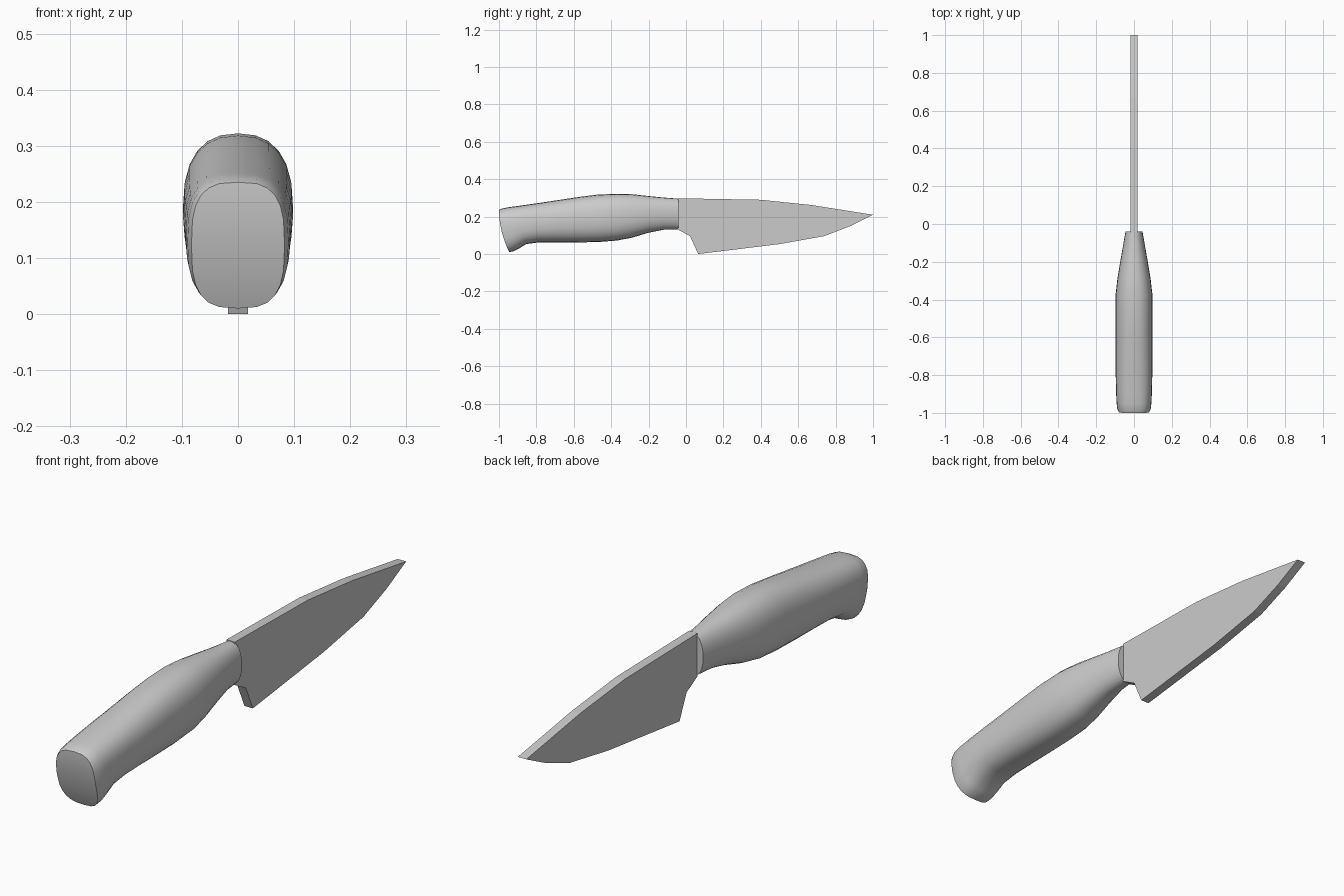
import bpy
import bmesh
from math import cos, sin, pi, copysign, radians

default = bpy.data.objects.get("Cube")
if default:
    bpy.data.objects.remove(default, do_unlink=True)

steel_grey = bpy.data.materials.new("neutral_grey")
steel_grey.use_nodes = True
GREY = (0.6, 0.6, 0.6, 1)
steel_grey.diffuse_color = GREY
steel_grey.node_tree.nodes["Principled BSDF"].inputs["Base Color"].default_value = GREY


def finish(name, bm):
    bmesh.ops.recalc_face_normals(bm, faces=bm.faces)
    mesh = bpy.data.meshes.new(name)
    bm.to_mesh(mesh)
    bm.free()
    mesh.materials.append(steel_grey)
    obj = bpy.data.objects.new(name, mesh)
    bpy.context.collection.objects.link(obj)
    return obj


# Handle: rounded sections lofted along y
# (top y, top z, bottom y, bottom z, half width, squareness)
STATIONS = [
    (-1.0, .235, -.945, .01, .083, 3.0),
    (-.985, .243, -.925, .014, .09, 2.8),
    (-.95, .25, -.895, .028, .093, 2.7),
    (-.89, .258, -.855, .053, .095, 2.6),
    (-.8, .271, -.79, .062, .097, 2.5),
    (-.7, .286, -.7, .062, .098, 2.4),
    (-.58, .304, -.58, .062, .098, 2.4),
    (-.47, .318, -.47, .064, .098, 2.4),
    (-.37, .322, -.37, .072, .097, 2.4),
    (-.29, .32, -.29, .087, .088, 2.3),
    (-.2, .31, -.2, .114, .073, 2.3),
    (-.12, .302, -.12, .13, .059, 2.2),
    (-.04, .296, -.04, .132, .045, 2.2),
]
SIDES = 24


def section(bm, top_y, top_z, low_y, low_z, half, power):
    ring = []
    for i in range(SIDES):
        a = 2 * pi * i / SIDES
        x = half * copysign(abs(sin(a)) ** (2 / power), sin(a))
        up = copysign(abs(cos(a)) ** (2 / power), cos(a))
        drop = (1 - up) / 2
        y = top_y + (low_y - top_y) * drop ** 2
        ring.append(bm.verts.new((x, y, top_z + (low_z - top_z) * drop)))
    return ring


def cap(bm, ring):
    # Strips between mirrored points follow the curved end
    half = SIDES // 2
    bm.faces.new((ring[0], ring[1], ring[-1]))
    for i in range(1, half - 1):
        bm.faces.new((ring[i], ring[i + 1], ring[-i - 1], ring[-i]))
    bm.faces.new((ring[half - 1], ring[half], ring[half + 1]))


bm = bmesh.new()
rings = [section(bm, *s) for s in STATIONS]
for a, b in zip(rings, rings[1:]):
    for i in range(SIDES):
        j = (i + 1) % SIDES
        bm.faces.new((a[i], a[j], b[j], b[i]))
cap(bm, rings[0])
cap(bm, rings[-1])
handle = finish("handle", bm)
bpy.context.view_layer.objects.active = handle
handle.select_set(True)
bpy.ops.object.shade_smooth_by_angle(angle=radians(40))

# Blade: flat plate extruded from its side outline
OUTLINE = [(-.045, .298), (.4, .29), (.67, .262), (1, .21), (.88, .15),
           (.74, .096), (.5, .053), (.065, 0), (.022, .095), (-.045, .132)]
THICK = .036
bm = bmesh.new()
side = bm.faces.new([bm.verts.new((-THICK / 2, y, z)) for y, z in OUTLINE])
grown = bmesh.ops.extrude_face_region(bm, geom=[side])["geom"]
bmesh.ops.translate(bm, vec=(THICK, 0, 0),
                    verts=[v for v in grown if isinstance(v, bmesh.types.BMVert)])
finish("blade", bm)
